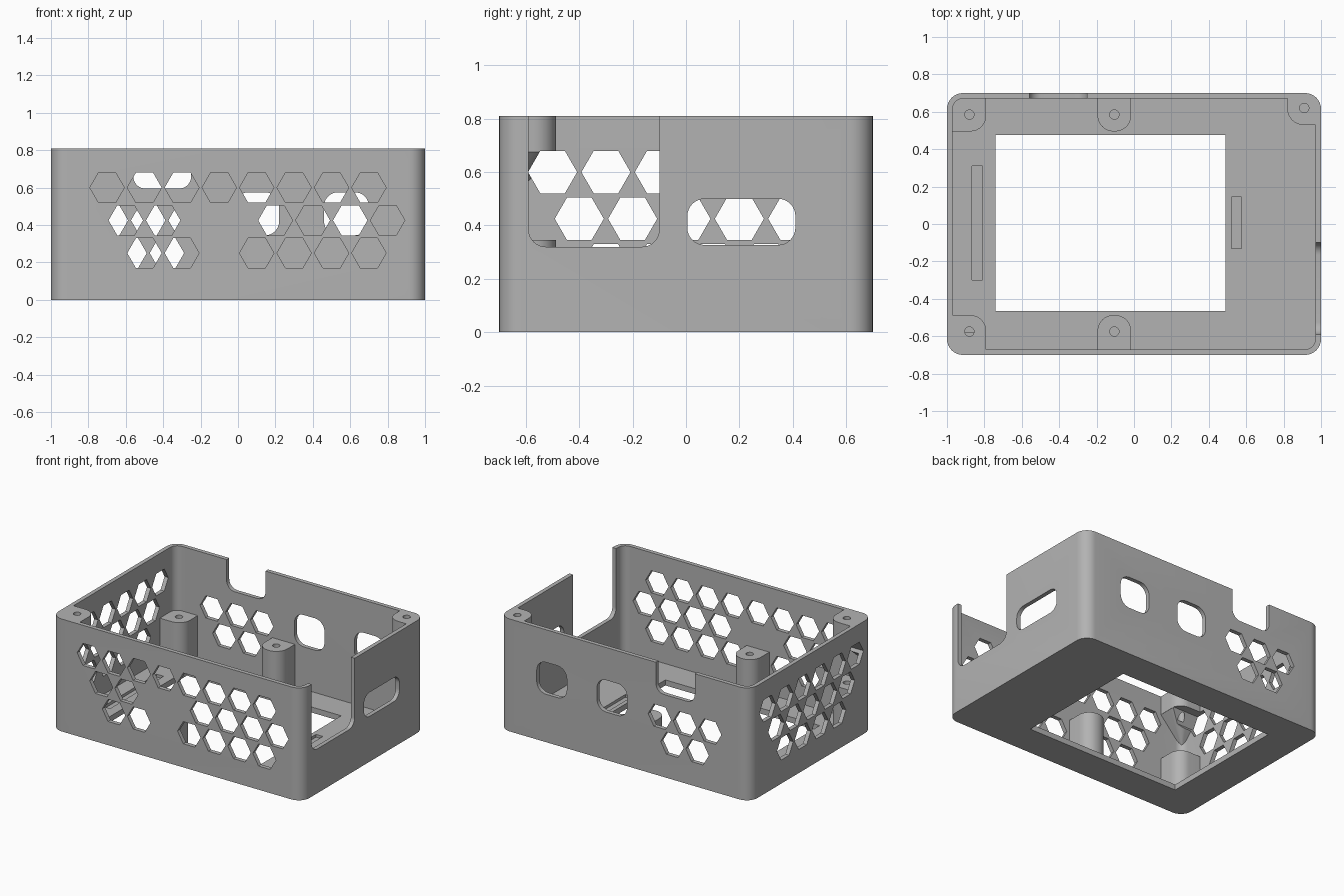
import bpy, bmesh, math
from mathutils import Vector

if "Cube" in bpy.data.objects:
    bpy.data.objects.remove(bpy.data.objects["Cube"])

H, WALL, FLOOR = 0.81, 0.03, 0.04

grey = bpy.data.materials.new("plain grey")
grey.diffuse_color = (0.45, 0.45, 0.45, 1)
grey.use_nodes = True
grey.node_tree.nodes["Principled BSDF"].inputs["Base Color"].default_value = grey.diffuse_color


def rrect(x0, x1, y0, y1, radii, n=8):
    """Rounded rectangle outline; radii for corners (x0y0, x1y0, x1y1, x0y1)."""
    if not isinstance(radii, tuple):
        radii = (radii,) * 4
    corners = [(x0, y0, 1, 1), (x1, y0, -1, 1), (x1, y1, -1, -1), (x0, y1, 1, -1)]
    pts = []
    for i, ((x, y, sx, sy), r) in enumerate(zip(corners, radii)):
        if r == 0:
            pts.append((x, y))
            continue
        for k in range(n + 1):
            a = math.pi + (i + k / n) * math.pi / 2
            pts.append((x + sx * r + r * math.cos(a), y + sy * r + r * math.sin(a)))
    return pts


def ngon(cx, cy, r, n):
    return [(cx + r * math.cos(2 * math.pi * k / n), cy + r * math.sin(2 * math.pi * k / n))
            for k in range(n)]


def place(axis, u, v, w):
    """Outline coordinates u, v and depth w along the axis."""
    return {"x": (w, u, v), "y": (u, w, v), "z": (u, v, w)}[axis]


def prisms(name, outlines, axis, lo, hi, end=None):
    """Extrude outlines along an axis; end=(centre, scale) tapers the low end."""
    bm = bmesh.new()
    for pts in outlines:
        low = pts
        if end:
            (cx, cy), s = end
            low = [(cx + (u - cx) * s, cy + (v - cy) * s) for u, v in pts]
        a = [bm.verts.new(place(axis, u, v, lo)) for u, v in low]
        b = [bm.verts.new(place(axis, u, v, hi)) for u, v in pts]
        bm.faces.new(a)
        bm.faces.new(b)
        for i in range(len(a)):
            j = (i + 1) % len(a)
            bm.faces.new((a[i], a[j], b[j], b[i]))
    bmesh.ops.recalc_face_normals(bm, faces=bm.faces)
    me = bpy.data.meshes.new(name)
    bm.to_mesh(me)
    bm.free()
    ob = bpy.data.objects.new(name, me)
    me.materials.append(grey)
    bpy.context.collection.objects.link(ob)
    return ob


def combine(target, tool, op):
    m = target.modifiers.new(op, "BOOLEAN")
    m.operation, m.solver, m.object = op, "EXACT", tool
    bpy.context.view_layer.objects.active = target
    bpy.ops.object.modifier_apply(modifier=m.name)
    bpy.data.objects.remove(tool)


def cut(outlines, axis, lo, hi):
    combine(case, prisms("cutter", outlines, axis, lo, hi), "DIFFERENCE")


def add(outline, lo, hi, end=None):
    combine(case, prisms("boss", [outline], "z", lo, hi, end), "UNION")


# Open case with rounded corners and floor window
case = prisms("case", [rrect(-1, 1, -0.7, 0.7, 0.085)], "z", 0, H)
cut([rrect(-1 + WALL, 1 - WALL, -0.7 + WALL, 0.7 - WALL, 0.055)], "z", FLOOR, H + 0.1)
cut([rrect(-0.74, 0.49, -0.465, 0.475, 0)], "z", -0.1, 0.2)

# Shallow grooves in the floor beside the window
cut([rrect(-0.865, -0.81, -0.30, 0.31, 0), rrect(0.52, 0.575, -0.13, 0.145, 0)],
    "z", FLOOR - 0.02, 0.2)

# Low screw posts against the walls
R, E = 0.085, 0.015
LOW, SHELF = 0.345, 0.675
back_mid = rrect(-0.195, -0.015, 0.495, 0.7 - E, (R, R, 0, 0))
front_mid = rrect(-0.195, -0.015, -0.7 + E, -0.487, (0, 0, R, R))
back_left = rrect(-1 + E, -0.79, 0.495, 0.7 - E, (0, R, 0, R))
front_left = rrect(-1 + E, -0.79, -0.7 + E, -0.487, (R, 0, R, 0))
back_right = rrect(0.82, 1 - E, 0.53, 0.7 - E, (R, 0, R, 0))
for post in (back_mid, front_mid, back_left, front_left):
    add(post, FLOOR / 2, LOW)

# Corner lugs flush with the rim, tapering into the corner below
for lug, corner in ((front_left, (-0.968, -0.668)), (back_right, (0.968, 0.668))):
    add(lug, SHELF, H)
    add(lug, SHELF - 0.18, SHELF + 0.001, (corner, 0.06))

# Screw holes
cut([ngon(x, y, 0.025, 24) for x, y in
     ((-0.88, 0.585), (-0.105, 0.585), (-0.105, -0.575), (-0.88, -0.575))], "z", 0.2, LOW + 0.05)
cut([ngon(x, y, 0.025, 24) for x, y in ((-0.88, -0.575), (0.91, 0.62))], "z", 0.62, H + 0.1)


# Hexagonal vents: rows of centres for each wall
def hexes(rows):
    return [ngon(c, z, 0.092, 6) for z, cs in rows for c in cs]


TOP, MID, BOT = 0.6, 0.425, 0.25
cut(hexes([(TOP, (-0.7, -0.5, -0.3, -0.1, 0.1, 0.3, 0.5, 0.7)),
           (MID, (-0.6, -0.4, 0.2, 0.4, 0.6, 0.8)),
           (BOT, (-0.5, -0.3, 0.1, 0.3, 0.5, 0.7))]), "y", -0.8, -0.65)
cut(hexes([(TOP, (-0.5, -0.3, -0.1, 0.1, 0.3, 0.5)),
           (MID, (-0.4, -0.2, 0, 0.2, 0.4)),
           (BOT, (-0.3, -0.1, 0.1, 0.3))]), "x", -1.1, -0.77)
cut(hexes([(MID, (-0.68, -0.48, -0.28)), (BOT, (-0.58, -0.38))]), "y", 0.65, 0.8)

# Port openings and rim notches in the right and back walls
cut([rrect(-0.59, -0.10, 0.32, 0.95, (0.065, 0.065, 0, 0)),
     rrect(0.005, 0.41, 0.327, 0.50, 0.065)], "x", 0.94, 1.1)
cut([rrect(-0.56, -0.25, 0.595, 0.95, (0.065, 0.065, 0, 0)),
     rrect(-0.02, 0.22, 0.345, 0.575, 0.075),
     rrect(0.46, 0.70, 0.345, 0.575, 0.075)], "y", 0.65, 0.8)

# Smooth the round corners, keep the edges sharp
bpy.ops.object.select_all(action="DESELECT")
case.select_set(True)
bpy.context.view_layer.objects.active = case
bpy.ops.object.shade_smooth_by_angle(angle=math.radians(30))
